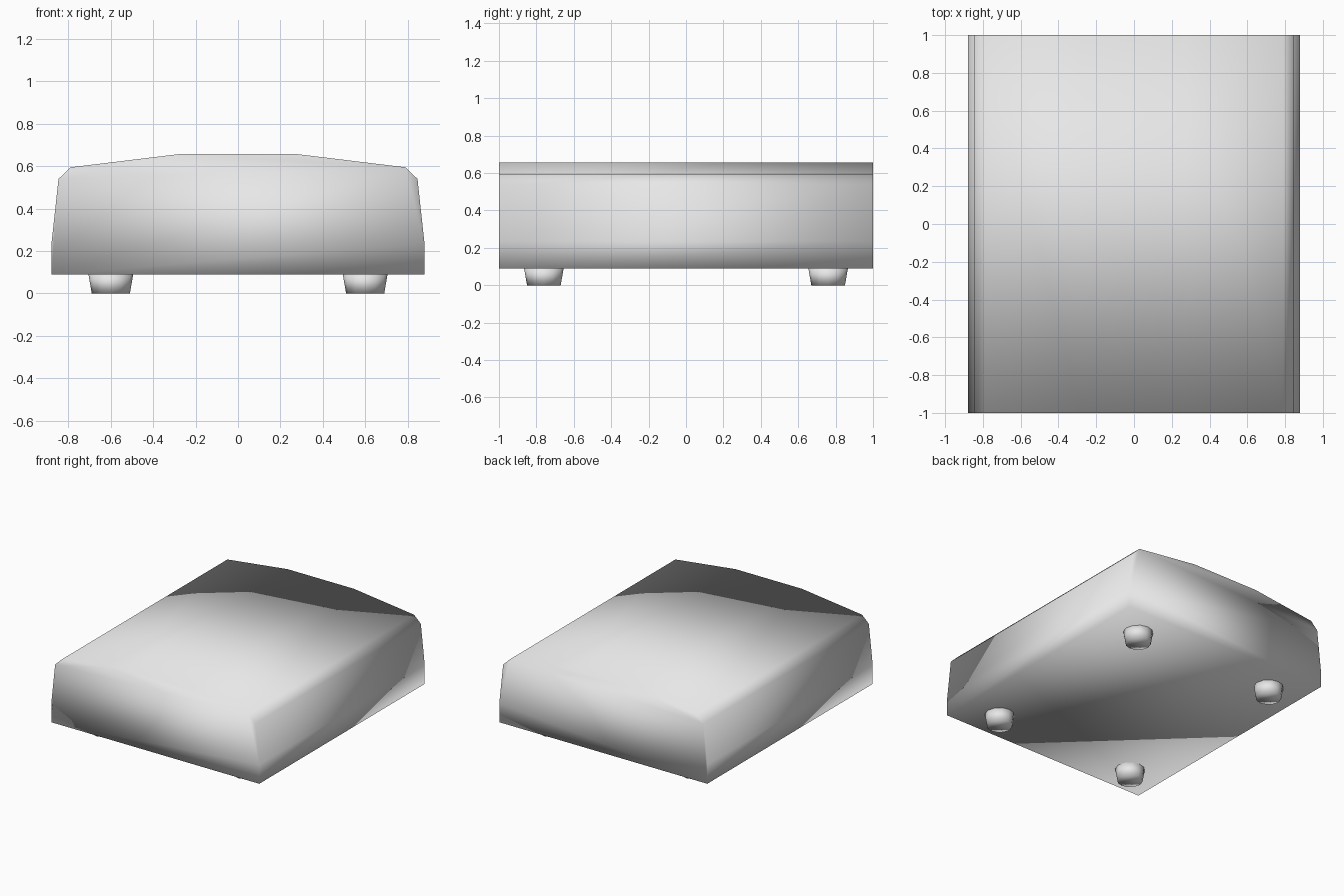
import bpy, bmesh
from mathutils import Matrix

if "Cube" in bpy.data.objects:
    bpy.data.objects.remove(bpy.data.objects["Cube"])

grey = bpy.data.materials.new("light_grey")
grey.diffuse_color = (0.8, 0.8, 0.8, 1)
grey.use_nodes = True
grey.node_tree.nodes["Principled BSDF"].inputs["Base Color"].default_value = grey.diffuse_color


def finish(bm, name):
    bmesh.ops.recalc_face_normals(bm, faces=bm.faces)
    for f in bm.faces:
        f.smooth = True
    mesh = bpy.data.meshes.new(name)
    bm.to_mesh(mesh)
    bm.free()
    mesh.materials.append(grey)
    obj = bpy.data.objects.new(name, mesh)
    bpy.context.collection.objects.link(obj)


# Body: half profile mirrored across x, extruded front to back
half = [(0.88, 0.09), (0.88, 0.235), (0.847, 0.54), (0.79, 0.595), (0.28, 0.657)]
profile = half + [(-x, z) for x, z in reversed(half)]
bm = bmesh.new()
front = bm.faces.new([bm.verts.new((x, -1, z)) for x, z in profile])
ext = bmesh.ops.extrude_face_region(bm, geom=[front], use_keep_orig=True)
back = [v for v in ext["geom"] if isinstance(v, bmesh.types.BMVert)]
bmesh.ops.translate(bm, verts=back, vec=(0, 2, 0))
finish(bm, "body")

# Four tapered round feet
for sx, side in ((-1, "left"), (1, "right")):
    for sy, end in ((-1, "front"), (1, "back")):
        bm = bmesh.new()
        bmesh.ops.create_cone(bm, cap_ends=True, segments=12, radius1=0.09,
                              radius2=0.106, depth=0.092,
                              matrix=Matrix.Translation((sx * 0.6, sy * 0.76, 0.046)))
        finish(bm, f"{end}_{side}_foot")
